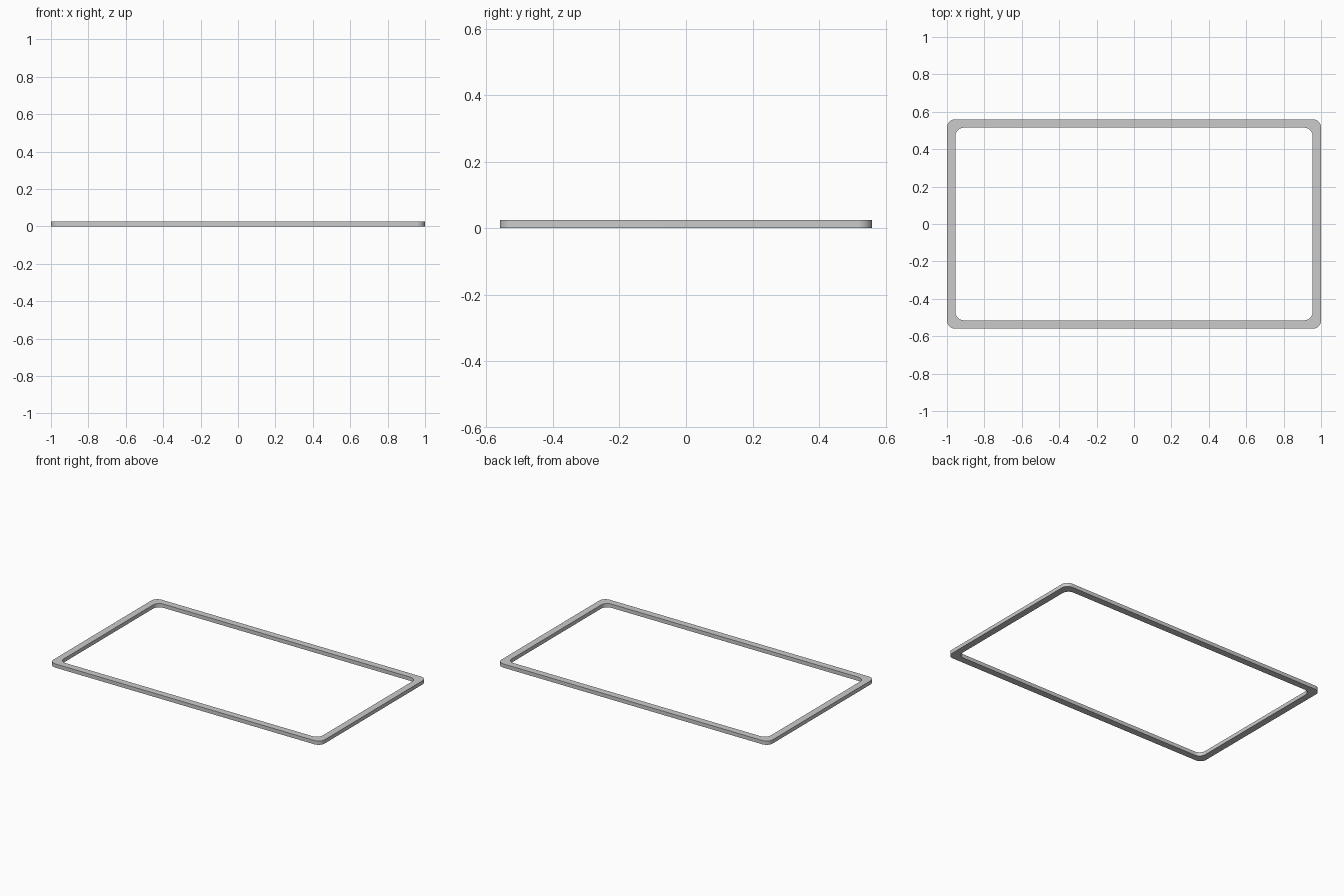
import bpy, bmesh
from math import pi, sin, cos

if "Cube" in bpy.data.objects:
    bpy.data.objects.remove(bpy.data.objects["Cube"])

HEIGHT = 0.025
SEGS = 10


def rounded_rect(hx, hy, r):
    """Outline points of a rounded rectangle, counter-clockwise."""
    pts = []
    for i, (sx, sy) in enumerate([(1, 1), (-1, 1), (-1, -1), (1, -1)]):
        for k in range(SEGS + 1):
            a = (i + k / SEGS) * pi / 2
            pts.append((sx * (hx - r) + r * cos(a), sy * (hy - r) + r * sin(a)))
    return pts


# Flat rectangular frame: four matching loops bridged into a closed ring
bm = bmesh.new()
outer = rounded_rect(1.0, 0.56, 0.045)
inner = rounded_rect(0.955, 0.515, 0.045)
loops = [[bm.verts.new((x, y, z)) for x, y in pts]
         for pts, z in [(outer, 0), (outer, HEIGHT), (inner, HEIGHT), (inner, 0)]]
n = len(outer)
for j in range(4):
    a, b = loops[j], loops[(j + 1) % 4]
    for i in range(n):
        k = (i + 1) % n
        bm.faces.new((a[i], a[k], b[k], b[i]))
bmesh.ops.recalc_face_normals(bm, faces=bm.faces)

mesh = bpy.data.meshes.new("rectangular_frame")
bm.to_mesh(mesh)
bm.free()
frame = bpy.data.objects.new("rectangular_frame", mesh)
bpy.context.collection.objects.link(frame)

# Smooth corners, crisp rims
bpy.context.view_layer.objects.active = frame
frame.select_set(True)
bpy.ops.object.shade_smooth_by_angle()
